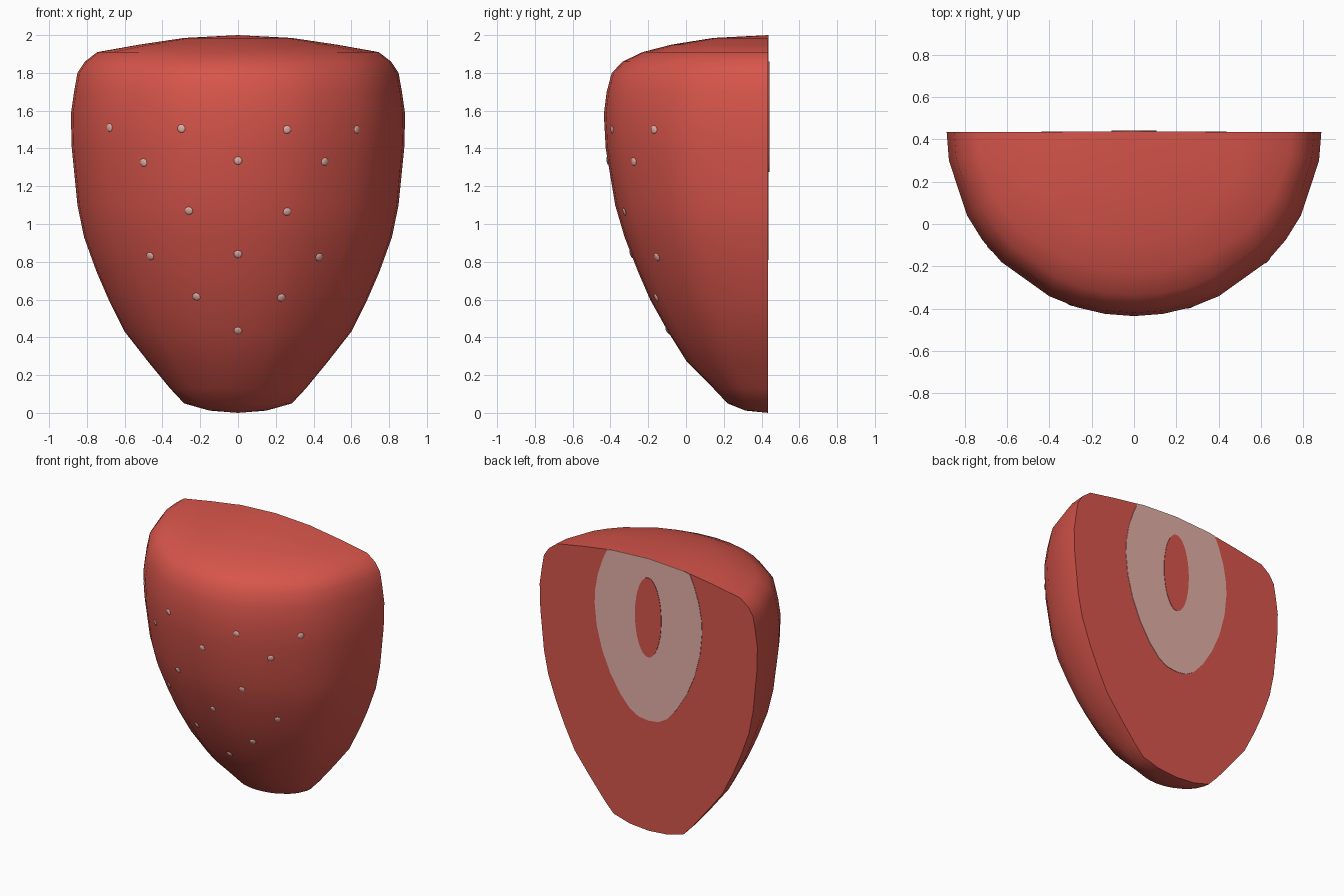
import bpy, bmesh, math
from mathutils import Vector

if "Cube" in bpy.data.objects:
    bpy.data.objects.remove(bpy.data.objects["Cube"])

BACK = 0.435


def material(name, rgb):
    m = bpy.data.materials.new(name)
    m.diffuse_color = (*rgb, 1)
    m.use_nodes = True
    m.node_tree.nodes["Principled BSDF"].inputs["Base Color"].default_value = m.diffuse_color
    return m


red = material("berry red", (0.68, 0.091, 0.07))
pale = material("pale pink", (0.78, 0.43, 0.39))


def finish(bm, name, mat, smooth=False):
    bmesh.ops.recalc_face_normals(bm, faces=bm.faces)
    me = bpy.data.meshes.new(name)
    bm.to_mesh(me)
    bm.free()
    ob = bpy.data.objects.new(name, me)
    bpy.context.collection.objects.link(ob)
    me.materials.append(mat)
    if smooth:
        bpy.context.view_layer.objects.active = ob
        ob.select_set(True)
        bpy.ops.object.shade_smooth_by_angle(angle=math.radians(60))
        ob.select_set(False)
    return ob


# half berry: rings of (height, half width, depth) swept over a half circle
rings = [(0.012, 0.15, 0.12), (0.05, 0.285, 0.215), (0.13, 0.36, 0.29),
         (0.27, 0.475, 0.43), (0.43, 0.60, 0.53), (0.60, 0.685, 0.625),
         (0.75, 0.75, 0.69), (0.93, 0.815, 0.76), (1.10, 0.85, 0.81),
         (1.40, 0.88, 0.86), (1.58, 0.885, 0.87), (1.70, 0.868, 0.855),
         (1.80, 0.85, 0.828), (1.86, 0.81, 0.77), (1.91, 0.745, 0.665),
         (1.95, 0.52, 0.51), (1.985, 0.285, 0.29)]
half = [0, 9, 27, 36, 45, 63, 72, 81, 90]
angles = [math.radians(a) for a in half + [180 - a for a in half[-2::-1]]]
bm = bmesh.new()
grid = [[bm.verts.new((w * math.cos(a), BACK - d * math.sin(a), z)) for a in angles]
        for z, w, d in rings]
bottom = bm.verts.new((0, BACK, 0))
top = bm.verts.new((0, BACK, 2))
for lo, hi in zip(grid, grid[1:]):
    for i in range(len(angles) - 1):
        bm.faces.new((lo[i], lo[i + 1], hi[i + 1], hi[i]))
for ring, tip in ((grid[0], bottom), (grid[-1], top)):
    for i in range(len(angles) - 1):
        bm.faces.new((ring[i], ring[i + 1], tip))
# flat cut side
bm.faces.new([bottom] + [r[0] for r in grid] + [top] + [r[-1] for r in grid[::-1]])
berry = finish(bm, "berry_half", red, True)


# painted layers on the cut side
def plate(name, pts, y, mat):
    bm = bmesh.new()
    f = bm.faces.new([bm.verts.new((x, BACK - 0.001, z)) for x, z in pts])
    ext = bmesh.ops.extrude_face_region(bm, geom=[f])
    for v in ext["geom"]:
        if isinstance(v, bmesh.types.BMVert):
            v.co.y = y
    finish(bm, name, mat)


side = [(0.285, 1.985), (0.335, 1.976), (0.37, 1.90), (0.41, 1.78), (0.432, 1.66),
        (0.436, 1.56), (0.42, 1.40), (0.375, 1.23), (0.31, 1.08),
        (0.23, 0.95), (0.15, 0.86), (0.08, 0.82)]
plate("pale_core", [(0, 2)] + side + [(0, 0.81)] + [(-x, z) for x, z in side[::-1]],
      BACK + 0.003, pale)
plate("core_centre", [(0.107 * math.cos(t), 1.568 + 0.292 * math.sin(t))
                      for t in (math.tau * i / 32 for i in range(32))], BACK + 0.006, red)

# seeds: small flat beads set on the skin
spots = [(-0.68, 1.51), (-0.30, 1.505), (0.26, 1.50), (0.63, 1.50), (-0.50, 1.325),
         (0, 1.335), (0.46, 1.33), (-0.26, 1.07), (0.26, 1.065), (-0.465, 0.83),
         (0, 0.84), (0.43, 0.825), (-0.22, 0.615), (0.23, 0.61), (0, 0.435)]
bm = bmesh.new()
for x, z in spots:
    hit, loc, nor, _ = berry.ray_cast(Vector((x, -2, z)), Vector((0, 1, 0)))
    if hit:
        made = bmesh.ops.create_uvsphere(bm, u_segments=10, v_segments=6, radius=0.022)
        rot = nor.to_track_quat('Z', 'Y')
        for v in made["verts"]:
            v.co.z *= 0.3
            v.co = loc + rot @ v.co
finish(bm, "seeds", pale, True)
